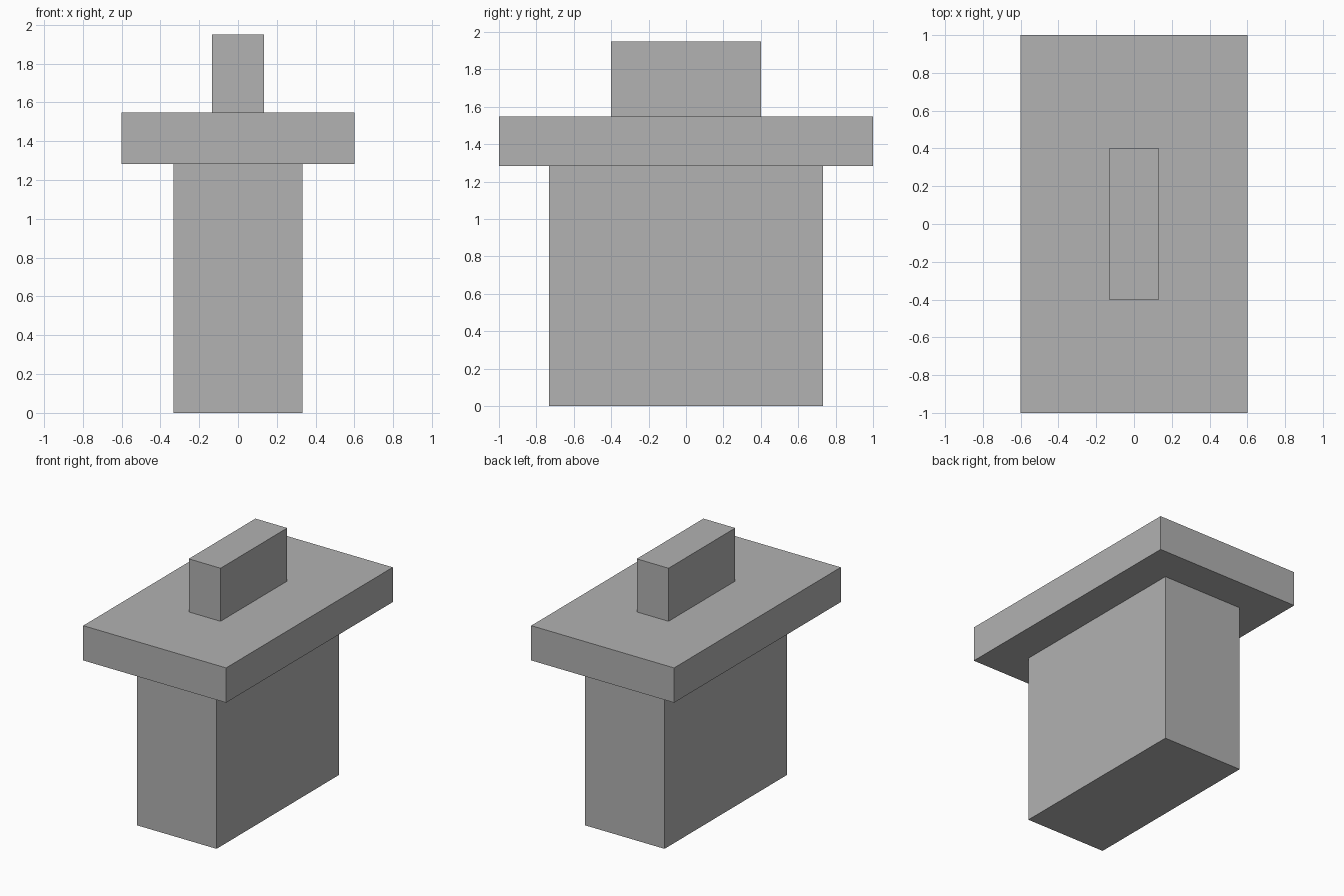
import bpy

# Remove the default cube
cube = bpy.data.objects.get("Cube")
if cube:
    bpy.data.objects.remove(cube, do_unlink=True)

# Single flat grey
grey = bpy.data.materials.new("plain_grey")
grey.use_nodes = True
colour = (0.445, 0.445, 0.445, 1)
grey.diffuse_color = colour
grey.node_tree.nodes["Principled BSDF"].inputs["Base Color"].default_value = colour


def block(name, width, depth, bottom, top):
    """Centred box spanning bottom to top in height."""
    bpy.ops.mesh.primitive_cube_add(size=1, location=(0, 0, (bottom + top) / 2))
    obj = bpy.context.object
    obj.name = obj.data.name = name
    obj.scale = (width, depth, top - bottom)
    bpy.ops.object.transform_apply(location=False, rotation=False, scale=True)
    obj.data.materials.append(grey)
    return obj


# Stacked parts: tall base, overhanging slab, narrow block on top
base_top, slab_top, full_height = 1.283, 1.547, 1.95
block("base", 0.667, 1.467, 0, base_top)
block("slab", 1.2, 2, base_top, slab_top)
block("top_block", 0.267, 0.8, slab_top, full_height)
